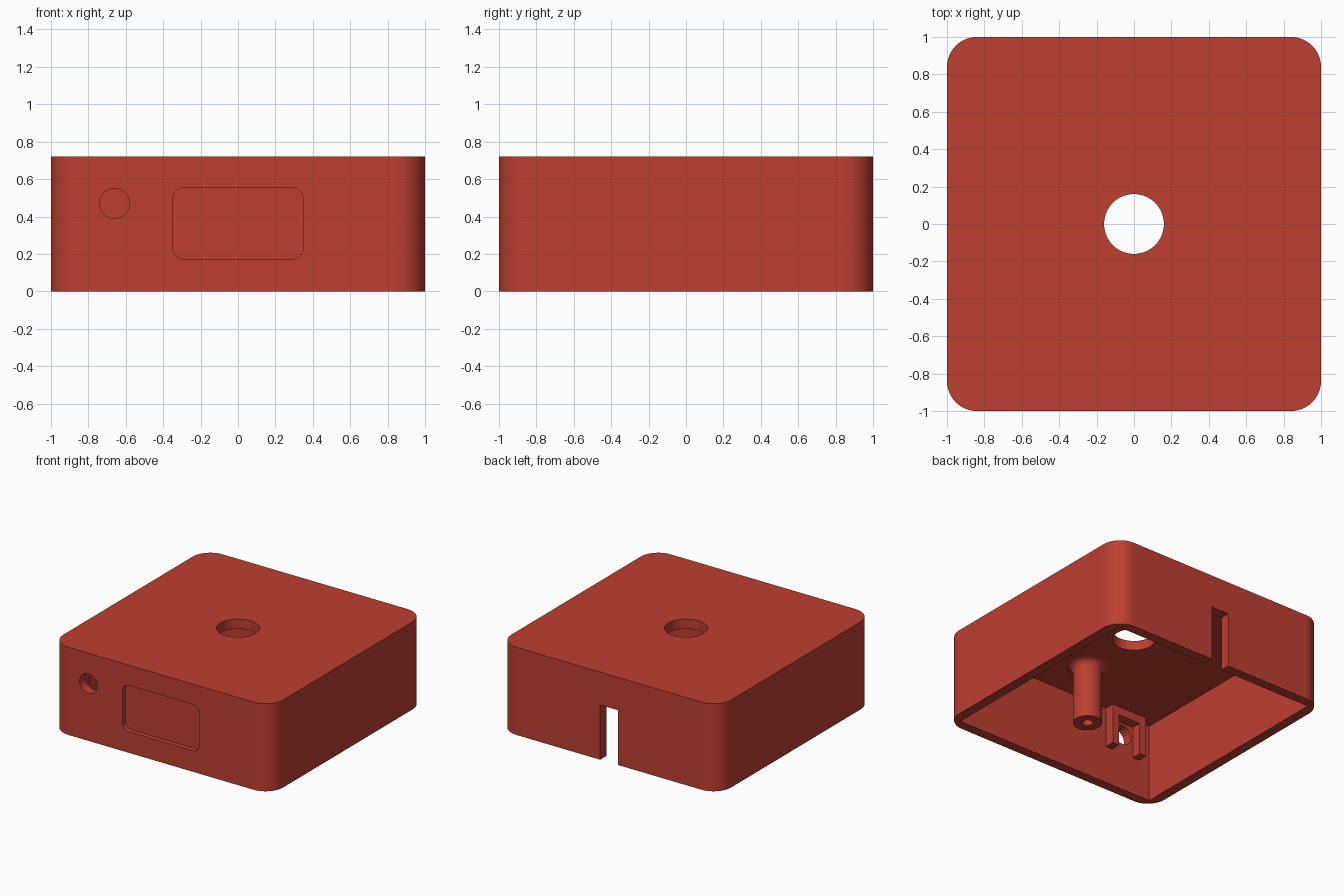
import bpy, bmesh, math

if "Cube" in bpy.data.objects:
    bpy.data.objects.remove(bpy.data.objects["Cube"])

red = bpy.data.materials.new("brick red")
red.diffuse_color = (0.51, 0.049, 0.031, 1)
red.use_nodes = True
red.node_tree.nodes["Principled BSDF"].inputs["Base Color"].default_value = red.diffuse_color

H, WALL, INNER = 0.72, 0.08, 0.92
CEIL = H - WALL


def make_object(name, bm):
    bmesh.ops.recalc_face_normals(bm, faces=bm.faces[:])
    me = bpy.data.meshes.new(name)
    bm.to_mesh(me)
    bm.free()
    me.materials.append(red)
    ob = bpy.data.objects.new(name, me)
    bpy.context.collection.objects.link(ob)
    return ob


def rounded_rect(hw, hh, r, cx=0, cy=0, n=12):
    """Outline points of a rectangle with round corners."""
    pts = []
    for i, (sx, sy) in enumerate([(1, 1), (-1, 1), (-1, -1), (1, -1)]):
        for k in range(n + 1):
            a = math.pi / 2 * (i + k / n)
            pts.append((cx + sx * (hw - r) + r * math.cos(a),
                        cy + sy * (hh - r) + r * math.sin(a)))
    return pts


def circle(r, cx=0, cy=0, n=48):
    return [(cx + r * math.cos(2 * math.pi * k / n),
             cy + r * math.sin(2 * math.pi * k / n)) for k in range(n)]


def rect(x0, x1, y0, y1):
    return [(x0, y0), (x1, y0), (x1, y1), (x0, y1)]


def prism(name, outline, lo, hi, axis="z"):
    """Extrude an outline along z, or an (x, z) outline along y."""
    bm = bmesh.new()
    place = (lambda p, t: (p[0], p[1], t)) if axis == "z" else (lambda p, t: (p[0], t, p[1]))
    a = [bm.verts.new(place(p, lo)) for p in outline]
    b = [bm.verts.new(place(p, hi)) for p in outline]
    bm.faces.new(a)
    bm.faces.new(b)
    for i in range(len(a)):
        j = (i + 1) % len(a)
        bm.faces.new((a[i], a[j], b[j], b[i]))
    return make_object(name, bm)


def activate(ob):
    bpy.ops.object.select_all(action="DESELECT")
    ob.select_set(True)
    bpy.context.view_layer.objects.active = ob


def cut(ob, cutter):
    activate(ob)
    m = ob.modifiers.new("cut", "BOOLEAN")
    m.operation, m.solver, m.object = "DIFFERENCE", "EXACT", cutter
    bpy.ops.object.modifier_apply(modifier=m.name)
    bpy.data.objects.remove(cutter)


def smooth(ob):
    activate(ob)
    bpy.ops.object.shade_smooth_by_angle(angle=math.radians(30))


# Case shell, open at the bottom
case = prism("case", rounded_rect(1, 1, 0.16), 0, H)
for cutter in (
    prism("cavity", rect(-INNER, INNER, -INNER, INNER), -0.1, CEIL),
    prism("top_hole", circle(0.16, n=64), 0.5, 0.9),
    prism("button_hole", circle(0.08, -0.66, 0.47), -1.1, -0.88, "y"),
    prism("label_recess", rounded_rect(0.35, 0.19, 0.06, 0, 0.363, 8), -1.1, -0.96, "y"),
    prism("cable_slot", rect(-0.08, 0.08, -0.1, 0.45), 0.88, 1.1, "y"),
):
    cut(case, cutter)
smooth(case)
wn = case.modifiers.new("even_shading", "WEIGHTED_NORMAL")
wn.keep_sharp = True

# Screw post hanging from the ceiling, flared at its root, with a blind hole
R, F, END = 0.11, 0.06, 0.16
profile = [(0, 0.54), (0.04, 0.54), (0.04, END), (R, END)]
for k in range(7):
    a = math.pi / 2 * k / 6
    profile.append((R + F - F * math.cos(a), CEIL - F + F * math.sin(a)))
bm = bmesh.new()
vs = [bm.verts.new((r, 0, z)) for r, z in profile]
es = [bm.edges.new(pair) for pair in zip(vs, vs[1:])]
bmesh.ops.spin(bm, geom=vs + es, cent=(0, 0, 0), axis=(0, 0, 1),
               angle=2 * math.pi, steps=40, use_duplicate=False)
bmesh.ops.remove_doubles(bm, verts=bm.verts[:], dist=1e-4)
post = make_object("screw_post", bm)
post.location = (0, -0.54, 0)
smooth(post)

# Button bracket: an upside-down U around the small front hole
u = [(-0.82, 0.31), (-0.76, 0.31), (-0.76, 0.57), (-0.56, 0.57),
     (-0.56, 0.31), (-0.50, 0.31), (-0.50, CEIL), (-0.82, CEIL)]
prism("button_bracket", u, -INNER, -INNER + 0.08, "y")
